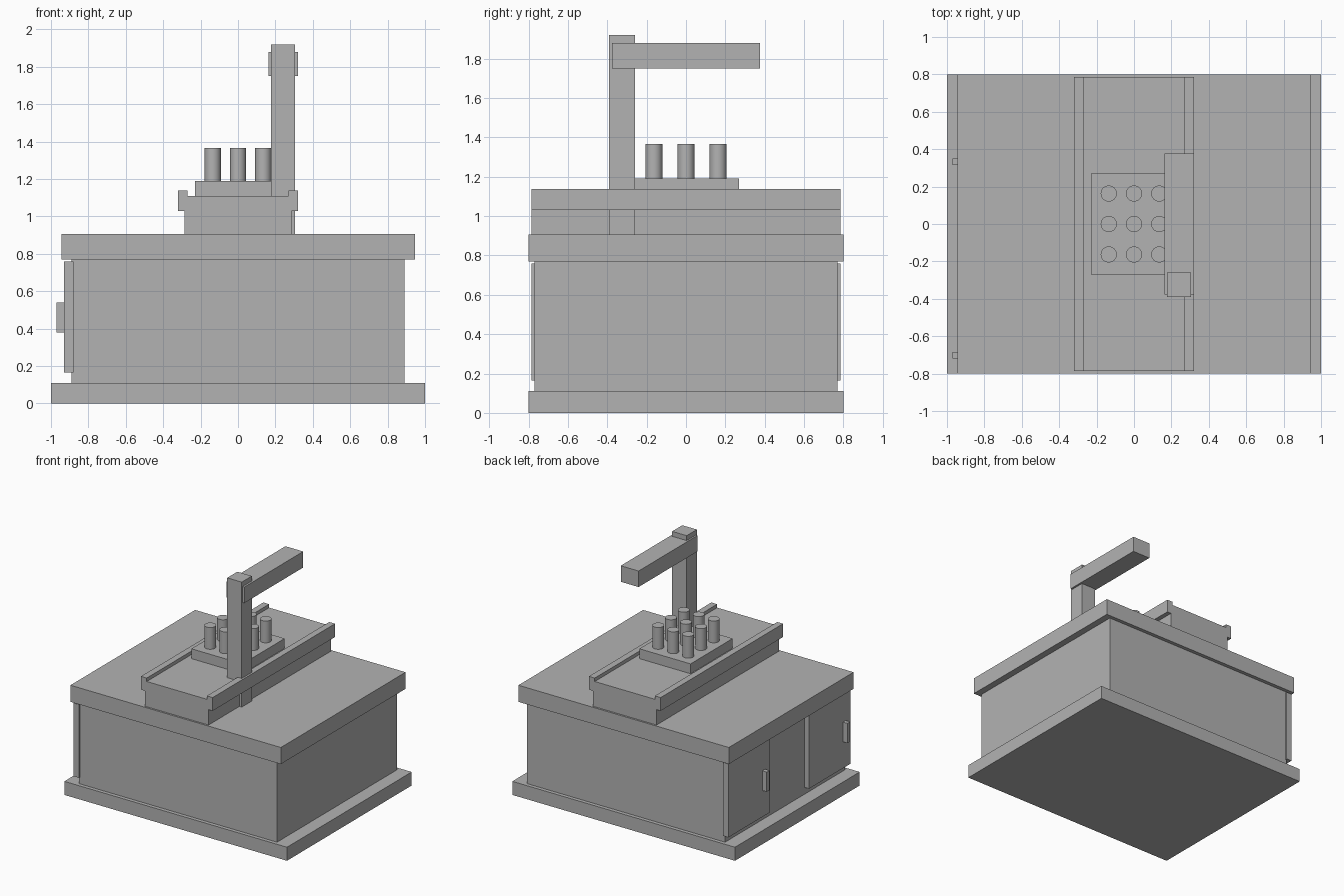
import bpy, bmesh, math

cube = bpy.data.objects.get("Cube")
if cube:
    bpy.data.objects.remove(cube, do_unlink=True)

# One plain grey for the whole machine
grey = bpy.data.materials.new("machine grey")
grey.use_nodes = True
colour = (0.45, 0.45, 0.45, 1)
grey.diffuse_color = colour
grey.node_tree.nodes["Principled BSDF"].inputs["Base Color"].default_value = colour


def finish(name, bm):
    bmesh.ops.recalc_face_normals(bm, faces=bm.faces)
    mesh = bpy.data.meshes.new(name)
    bm.to_mesh(mesh)
    bm.free()
    mesh.materials.append(grey)
    obj = bpy.data.objects.new(name, mesh)
    bpy.context.scene.collection.objects.link(obj)
    return obj


def box(name, x, y, z):
    """Box from (low, high) ranges on each axis."""
    bm = bmesh.new()
    bmesh.ops.create_cube(bm, size=1)
    for v in bm.verts:
        v.co = [r[0] if c < 0 else r[1] for c, r in zip(v.co, (x, y, z))]
    return finish(name, bm)


def extrude_y(name, profile, y0, y1):
    """Extrude an x-z profile along y."""
    bm = bmesh.new()
    face = bm.faces.new([bm.verts.new((x, y0, z)) for x, z in profile])
    new = bmesh.ops.extrude_face_region(bm, geom=[face])["geom"]
    bmesh.ops.translate(bm, vec=(0, y1 - y0, 0),
                        verts=[g for g in new if isinstance(g, bmesh.types.BMVert)])
    return finish(name, bm)


def pin(name, x, y, z0, z1, radius):
    bm = bmesh.new()
    bmesh.ops.create_cone(bm, cap_ends=True, segments=32, radius1=radius,
                          radius2=radius, depth=z1 - z0)
    bmesh.ops.translate(bm, vec=(x, y, (z0 + z1) / 2), verts=bm.verts)
    for f in bm.faces:
        f.smooth = len(f.verts) == 4
    for e in bm.edges:
        e.smooth = all(f.smooth for f in e.link_faces)
    return finish(name, bm)


# Cabinet
box("base_plinth", (-1, 1), (-0.8, 0.8), (0, 0.11))
box("cabinet_body", (-0.89, 0.89), (-0.77, 0.77), (0.11, 0.77))
box("worktop", (-0.945, 0.945), (-0.8, 0.8), (0.77, 0.905))

# Doors with handles on the model's right side
for label, y in (("back", 0.25), ("front", -0.785)):
    box(label + "_door", (-0.93, -0.88), (y, y + 0.535), (0.165, 0.76))
    box(label + "_door_handle", (-0.97, -0.93), (y + 0.065, y + 0.1), (0.38, 0.54))

# Slide bed with a raised rail along each side
half = [(0.285, 0.905), (0.285, 1.03), (0.322, 1.03), (0.322, 1.138),
        (0.27, 1.138), (0.27, 1.11)]
extrude_y("slide_bed", half + [(-x, z) for x, z in reversed(half)], -0.785, 0.785)

# Fixture plate with a grid of pins
box("fixture_plate", (-0.23, 0.23), (-0.27, 0.27), (1.11, 1.19))
for i in (-1, 0, 1):
    for j in (-1, 0, 1):
        pin("fixture_pin", i * 0.135, j * 0.163, 1.19, 1.367, 0.043)

# Post and overhead arm
box("post", (0.176, 0.306), (-0.39, -0.26), (0.905, 1.92))
box("overhead_arm", (0.162, 0.322), (-0.377, 0.377), (1.75, 1.88))
